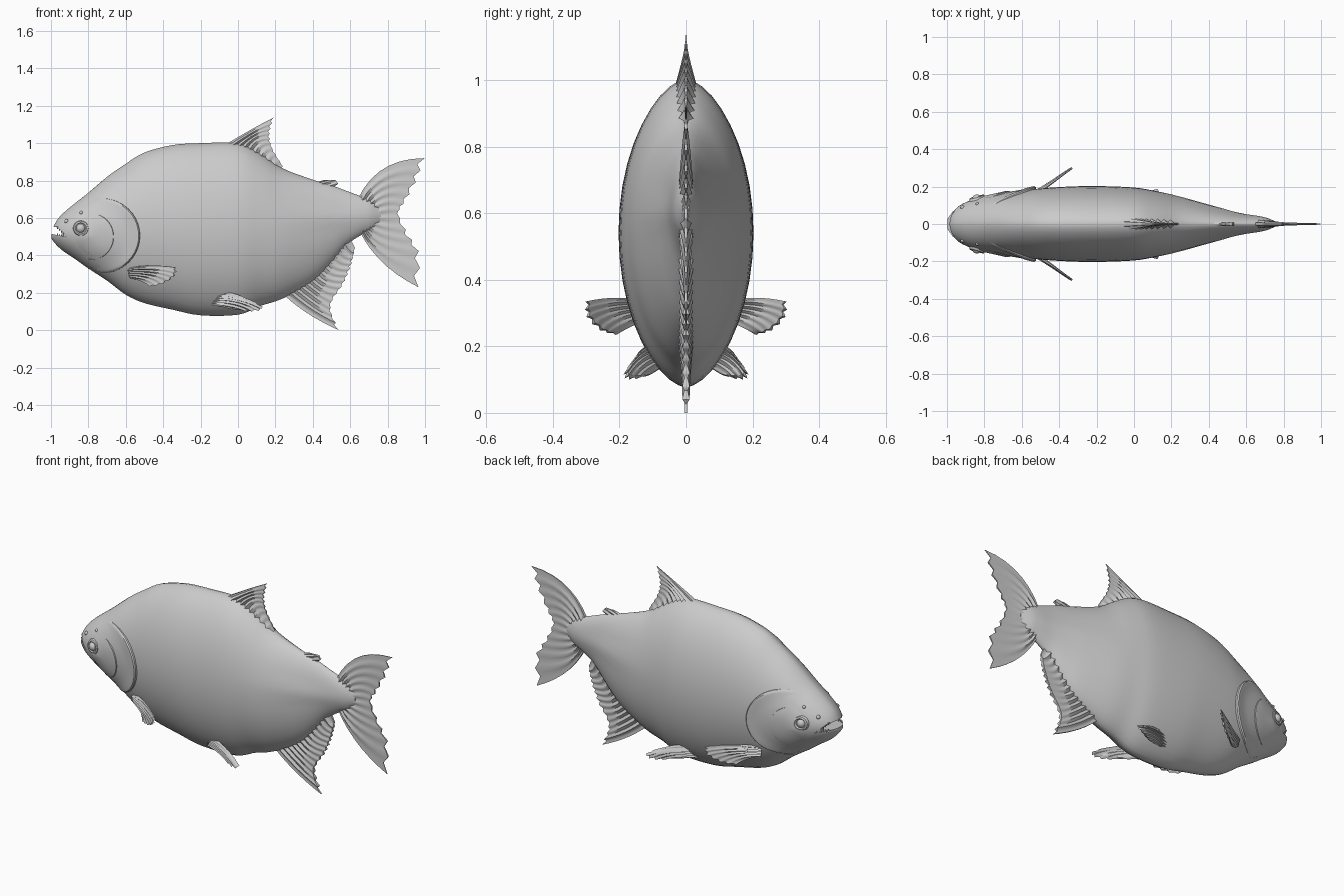
import bpy, bmesh, math
from mathutils import Vector

if "Cube" in bpy.data.objects:
    bpy.data.objects.remove(bpy.data.objects["Cube"])


def spline(pts, u):
    """Smooth curve through the given vectors, u in 0..1."""
    n = len(pts) - 1
    i = min(int(u * n), n - 1)
    t = u * n - i
    b, c = pts[i], pts[i + 1]
    a = pts[i - 1] if i > 0 else b * 2 - c
    d = pts[i + 2] if i + 2 <= n else c * 2 - b
    return 0.5 * (b * 2 + (c - a) * t + (a * 2 - b * 5 + c * 4 - d) * t * t
                  + (b * 3 - a - c * 3 + d) * t ** 3)


def make(name, verts, faces, angle=40):
    me = bpy.data.meshes.new(name)
    me.from_pydata([tuple(v) for v in verts], [], faces)
    bm = bmesh.new()
    bm.from_mesh(me)
    bmesh.ops.recalc_face_normals(bm, faces=bm.faces)
    bm.to_mesh(me)
    bm.free()
    ob = bpy.data.objects.new(name, me)
    bpy.context.collection.objects.link(ob)
    smooth(ob, angle)
    return ob


def smooth(ob, angle=40):
    bpy.ops.object.select_all(action='DESELECT')
    ob.select_set(True)
    bpy.context.view_layer.objects.active = ob
    bpy.ops.object.shade_smooth_by_angle(angle=math.radians(angle))


# body stations: x, top z, bottom z, half width
stations = [Vector(s) for s in (
    (-.998, .525, .49, .025), (-.97, .585, .455, .065), (-.93, .63, .42, .10),
    (-.87, .68, .38, .128), (-.8, .735, .33, .145), (-.7, .82, .265, .163),
    (-.6, .89, .19, .178), (-.5, .95, .145, .19), (-.35, .99, .11, .2),
    (-.2, 1.0, .08, .203), (0, 1.0, .083, .195), (.12, .945, .13, .175),
    (.24, .865, .17, .148), (.4, .805, .26, .10), (.5, .775, .36, .07),
    (.58, .745, .455, .052), (.66, .715, .51, .042), (.71, .695, .535, .032),
    (.765, .65, .58, .01))]
RINGS, SEG, POW = 72, 40, 1.2
rings = [spline(stations, i / RINGS) for i in range(RINGS + 1)]


def section(x):
    for a, b in zip(rings, rings[1:]):
        if a.x <= x <= b.x:
            return a.lerp(b, (x - a.x) / (b.x - a.x))
    return rings[0]


def surf(x, z):
    """Half width of the body at a side-view point."""
    s = section(x)
    k = (z - (s.y + s.z) / 2) / ((s.y - s.z) / 2)
    return s.w * max(0, 1 - k * k) ** (POW / 2)


# body, with a soft ridge along the rear flank
verts, faces = [], []
for s in rings:
    for j in range(SEG):
        a = 2 * math.pi * j / SEG
        c = math.cos(a)
        z = (s.y + s.z) / 2 + (s.y - s.z) / 2 * math.sin(a)
        ridge = .008 * math.exp(-((z - .6) / .04) ** 2 - ((s.x - .42) / .2) ** 2)
        verts.append((s.x, math.copysign(abs(c) ** POW * s.w + ridge * abs(c), c), z))
for i in range(RINGS):
    for j in range(SEG):
        k = (j + 1) % SEG
        faces.append((i * SEG + j, i * SEG + k, (i + 1) * SEG + k, (i + 1) * SEG + j))
faces += [tuple(range(SEG)), tuple(range(RINGS * SEG, (RINGS + 1) * SEG))]
body = make("body", verts, faces)

# mouth opening
prof = [(-1.03, .56), (-.965, .55), (-.905, .495), (-.96, .507), (-1.03, .522)]
n = len(prof)
cutter = make("mouth_cutter", [(x, y, z) for y in (-.2, .2) for x, z in prof],
              [tuple(range(n)), tuple(range(n, 2 * n))]
              + [(i, (i + 1) % n, n + (i + 1) % n, n + i) for i in range(n)])
cutter.hide_render = True
mod = body.modifiers.new("mouth", 'BOOLEAN')
mod.operation, mod.solver, mod.object = 'DIFFERENCE', 'EXACT', cutter
bpy.context.view_layer.objects.active = body
bpy.ops.object.modifier_apply(modifier="mouth")
bpy.data.objects.remove(cutter)
smooth(body)


def fin(name, base, tip, mid=None, rays=9, thick=(.02, .005), notch=.06, side=1):
    """Pleated thin fin between a base line and a tip line, with an optional middle line."""
    def v3(ps):
        return [Vector((p[0], 0, p[1])) if len(p) == 2 else Vector((p[0], p[1] * side, p[2]))
                for p in ps]
    base, tip = v3(base), v3(tip)
    mid = v3(mid) if mid else None
    nrm = (spline(tip, .5) - spline(base, .5)).cross(base[-1] - base[0]).normalized()
    cols, rows = rays * 4, 7
    verts, faces = [], []
    for face in (1, -1):
        for i in range(cols + 1):
            u = i / cols
            b, t = spline(base, u), spline(tip, u)
            m = spline(mid, u) if mid else (b + t) / 2
            ray = .5 + .5 * math.cos(2 * math.pi * u * rays)
            for j in range(rows + 1):
                v = j / rows * (1 - notch * (1 - ray))
                p = b * (1 - v) * (1 - 2 * v) + m * 4 * v * (1 - v) + t * v * (2 * v - 1)
                th = thick[1] + (thick[0] - thick[1]) * (1 - v) ** 1.7
                edge = min(1, .4 + 8 * min(u, 1 - u))
                verts.append(p + nrm * face * th * (.45 + .55 * ray) * edge)
    R, N = rows + 1, (cols + 1) * (rows + 1)
    for i in range(cols):
        for j in range(rows):
            q = (i * R + j, i * R + j + 1, (i + 1) * R + j + 1, (i + 1) * R + j)
            faces += [q, tuple(k + N for k in reversed(q))]
    rim = ([i * R for i in range(cols)] + [cols * R + j for j in range(rows)]
           + [i * R + rows for i in range(cols, 0, -1)] + list(range(rows, 0, -1)))
    for a, b in zip(rim, rim[1:] + rim[:1]):
        faces.append((a, b, b + N, a + N))
    return make(name, verts, faces, 50)


# fins on the centre line
fin("dorsal_fin", [(-.08, .985), (.07, .94), (.22, .85)],
    [(.19, 1.137), (.17, 1.05), (.185, .97), (.24, .875)],
    [(.065, 1.07), (.11, 1.0), (.23, .865)], 9, (.035, .004))
fin("adipose_fin", [(.39, .785), (.44, .77), (.5, .75)],
    [(.46, .803), (.52, .803), (.535, .785), (.51, .762)], None, 3, (.018, .008))
fin("tail_fin", [(.64, .70), (.69, .66), (.71, .61), (.69, .56), (.65, .53)],
    [(.998, .92), (.955, .80), (.895, .69), (.86, .625), (.905, .52), (.97, .41), (.965, .23)],
    [(.78, .865), (.79, .74), (.785, .62), (.78, .50), (.775, .36)], 11, (.022, .005))
fin("anal_fin", [(.25, .185), (.42, .31), (.6, .49)],
    [(.54, 0), (.495, .13), (.565, .25), (.605, .35), (.625, .44)],
    [(.38, .085), (.48, .26), (.615, .46)], 13, (.022, .011))


def plate(name, cx, cz, rx, rz, profile, side, fade=False):
    """Round plate lying on the body; profile is (relative radius, height) pairs."""
    seg = 40
    verts, faces = [], []
    for r, h in profile:
        for j in range(seg):
            a = 2 * math.pi * j / seg
            x, z = cx + rx * r * math.cos(a), cz + rz * r * math.sin(a)
            s = section(x)
            z = max(z, s.z + .04 * (s.y - s.z))
            k = min(1, max(0, .45 + .75 * math.cos(a))) if fade and r > .6 else 1
            y = surf(x, z) + (h * k if h > 0 else h) - .006 * (1 - k)
            verts.append((x, side * max(y, 0), z))
    for i in range(len(profile) - 1):
        for j in range(seg):
            k = (j + 1) % seg
            faces.append((i * seg + j, i * seg + k, (i + 1) * seg + k, (i + 1) * seg + j))
    faces.append(tuple(range(seg)))
    return make(name, verts, faces, 35)


def ball(name, x, z, r, side, lift=0.0):
    bpy.ops.mesh.primitive_uv_sphere_add(segments=20, ring_count=12, radius=r,
                                         location=(x, side * (surf(x, z) + lift), z))
    bpy.context.object.name = name
    smooth(bpy.context.object)


# paired parts
for side, tag in ((1, "left"), (-1, "right")):
    fin(f"pectoral_fin_{tag}", [(-.58, .13, .335), (-.57, .12, .28)],
        [(-.33, .30, .335), (-.34, .295, .29), (-.40, .255, .25), (-.47, .21, .235)],
        [(-.45, .215, .345), (-.46, .21, .30), (-.51, .165, .26)], 6, (.02, .006), .05, side)
    fin(f"pelvic_fin_{tag}", [(-.175, .085, .195), (-.12, .07, .14)],
        [(.04, .15, .17), (.128, .182, .12), (.08, .165, .105), (0, .12, .112)],
        [(-.06, .12, .2), (-.01, .13, .16), (-.05, .10, .12)], 6, (.022, .009), .05, side)
    plate(f"gill_cover_{tag}", -.73, .505, .205, .2,
          [(.05, .004), (.3, .004), (.6, .005), (.85, .009), (.92, .015), (.97, .016),
           (1.0, .01), (1.02, -.02)], side, True)
    plate(f"cheek_{tag}", -.785, .5, .125, .13,
          [(.05, .007), (.5, .008), (.85, .011), (.95, .01), (1.0, -.01)], side, True)
    plate(f"eye_rim_{tag}", -.84, .545, .04, .04,
          [(.1, .008), (.6, .008), (.75, .014), (.95, .012), (1.1, -.01)], side)
    ball(f"eye_{tag}", -.84, .545, .026, side, -.004)
    ball(f"nostril_{tag}", -.917, .583, .011, side, -.003)
    ball(f"brow_pore_{tag}", -.838, .628, .009, side, -.003)
    # teeth
    for i in range(5):
        x = -.965 + .011 * i
        for upper in (1, -1):
            z = (.545 - .9 * (x + .965)) if upper > 0 else .512 - .2 * (x + .965)
            bpy.ops.mesh.primitive_cone_add(
                vertices=6, radius1=.006, radius2=0, depth=.018,
                location=(x, side * surf(x, z) * .9, z),
                rotation=(math.pi if upper > 0 else 0, 0, 0))
            bpy.context.object.name = f"tooth_{tag}_{'upper' if upper > 0 else 'lower'}_{i}"
